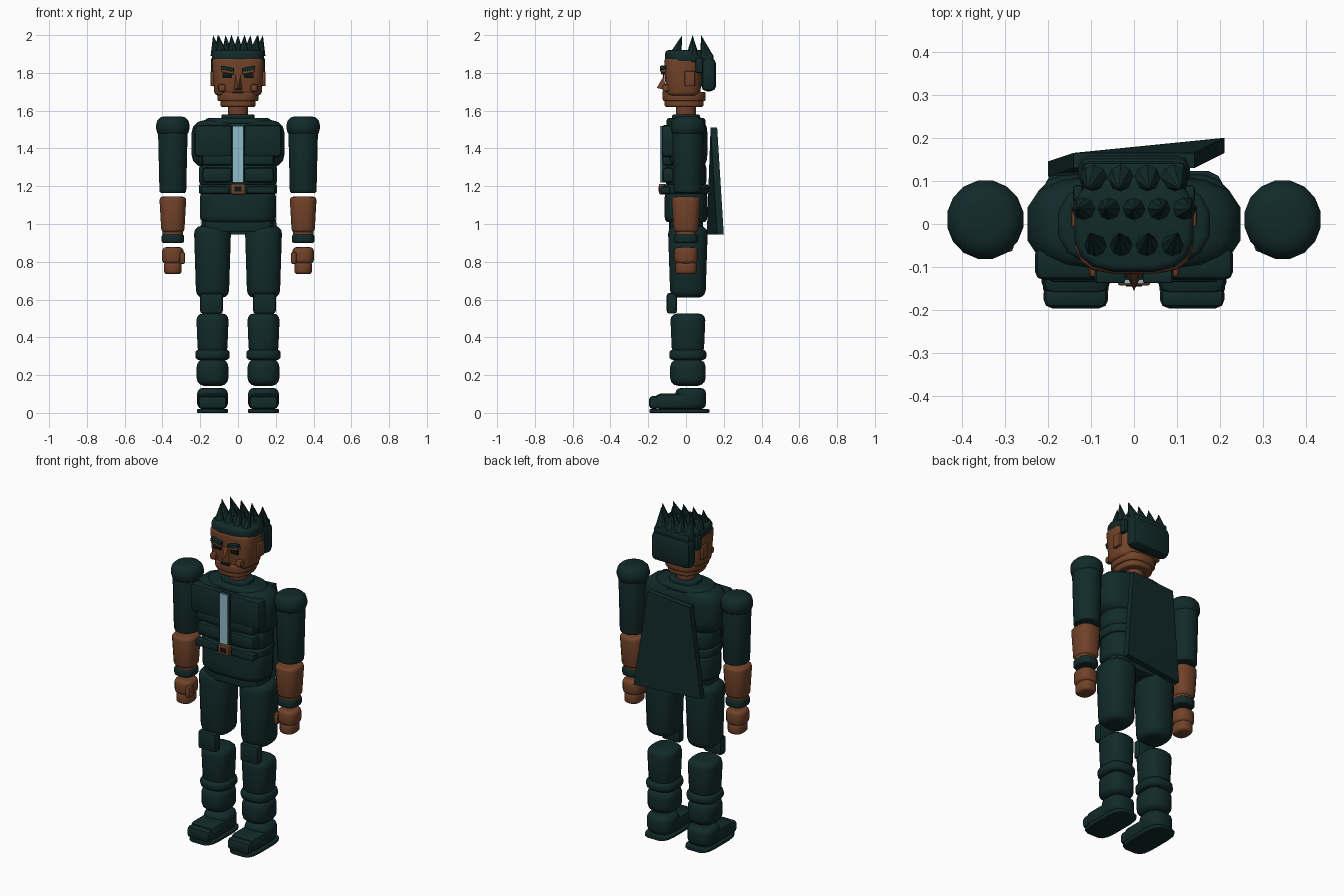
import bpy, bmesh, math
from mathutils import Vector

cube = bpy.data.objects.get("Cube")
if cube:
    bpy.data.objects.remove(cube, do_unlink=True)


def material(name, colour):
    mat = bpy.data.materials.new(name)
    mat.use_nodes = True
    mat.diffuse_color = (*colour, 1)
    mat.node_tree.nodes["Principled BSDF"].inputs["Base Color"].default_value = (*colour, 1)
    return mat


TEAL = material("dark teal", (.006, .023, .023))
SKIN = material("brown", (.165, .055, .022))
BLUE = material("pale blue", (.28, .5, .6))
BLACK = material("near black", (.004, .008, .008))


def finish(name, bm, mat):
    bmesh.ops.recalc_face_normals(bm, faces=bm.faces)
    mesh = bpy.data.meshes.new(name)
    bm.to_mesh(mesh)
    bm.free()
    mesh.materials.append(mat)
    part = bpy.data.objects.new(name, mesh)
    bpy.context.collection.objects.link(part)
    bpy.ops.object.select_all(action='DESELECT')
    part.select_set(True)
    bpy.context.view_layer.objects.active = part
    bpy.ops.object.shade_smooth_by_angle(angle=math.radians(35))
    return part


def sides(name, x):
    """Parts off the centre line are built on both sides."""
    if x == 0:
        return [(name, 1)]
    return [("left_" + name, 1), ("right_" + name, -1)]


def oval(value, power):
    return math.copysign(abs(value) ** (2 / power), value)


def barrel(name, mat, x=0, y=0, bottom=0, top=1, width=1, depth=1,
           corner=.01, power=2.6, taper=1, count=16):
    """Upright superellipse column with rounded ends; taper scales its foot."""
    steps = [math.pi / 2 * i / 3 for i in range(4)]
    profile = [(bottom + corner * (1 - math.sin(a)), corner * (1 - math.cos(a))) for a in reversed(steps)]
    profile += [(top - corner * (1 - math.sin(a)), corner * (1 - math.cos(a))) for a in steps]
    for label, side in sides(name, x):
        bm = bmesh.new()
        rings = []
        for z, inset in profile:
            rise = (z - bottom) / (top - bottom)
            scale = (1 - 2 * inset / width) * (taper + (1 - taper) * rise) / 2
            angles = [math.tau * (i + .5) / count for i in range(count)]
            rings.append([bm.verts.new((side * x + width * scale * oval(math.cos(a), power),
                                        y + depth * scale * oval(math.sin(a), power), z)) for a in angles])
        for low, high in zip(rings, rings[1:]):
            for i in range(count):
                j = (i + 1) % count
                bm.faces.new((low[i], low[j], high[j], high[i]))
        bm.faces.new(rings[0])
        bm.faces.new(rings[-1])
        finish(label, bm, mat)


def block(name, mat, centre, size, bevel=0, tilt=0):
    """Box with rounded edges, tilted about its own depth axis."""
    x, y, z = centre
    for label, side in sides(name, x):
        bm = bmesh.new()
        bmesh.ops.create_cube(bm, size=1)
        bmesh.ops.scale(bm, vec=Vector(size), verts=bm.verts)
        if bevel:
            bmesh.ops.bevel(bm, geom=bm.edges[:], offset=bevel, segments=2, profile=.5, affect='EDGES')
        part = finish(label, bm, mat)
        part.location = (side * x, y, z)
        part.rotation_euler.y = side * tilt


def hull(name, mat, points):
    bm = bmesh.new()
    for point in points:
        bm.verts.new(point)
    bmesh.ops.convex_hull(bm, input=bm.verts)
    finish(name, bm, mat)


def spike_row(count, y, spread, lean):
    """Row of hair cones whose tips fan outward and lean along y."""
    for i in range(count):
        x = spread * (2 * i / (count - 1) - 1)
        bm = bmesh.new()
        bmesh.ops.create_cone(bm, cap_ends=True, segments=8, radius1=.035, radius2=0, depth=.11)
        for vert in bm.verts:
            if vert.co.z > 0:
                vert.co += Vector((x / 5, lean, 0))
        bmesh.ops.translate(bm, vec=(x, y, 1.945), verts=bm.verts)
        finish("hair_spike", bm, TEAL)


# Torso
barrel("pelvis", TEAL, bottom=.96, top=1.04, width=.38, depth=.18, power=4)
barrel("hips", TEAL, bottom=1.01, top=1.17, width=.41, depth=.23, corner=.03, power=3)
barrel("belt", TEAL, bottom=1.16, top=1.21, width=.42, depth=.24, power=3)
barrel("abdomen", TEAL, bottom=1.2, top=1.32, width=.42, depth=.22, corner=.03, power=3)
barrel("chest", TEAL, bottom=1.3, top=1.55, width=.5, depth=.23, corner=.07, power=3)
barrel("collar", TEAL, bottom=1.52, top=1.56, width=.36, depth=.21, corner=.02)
barrel("neck_collar", TEAL, bottom=1.54, top=1.58, width=.18, depth=.15)

# Chest, stomach and belt plates
block("chest_plate", TEAL, centre=(.13, -.09, 1.44), size=(.2, .08, .17), bevel=.02)
block("lower_chest_plate", TEAL, centre=(.11, -.09, 1.34), size=(.16, .07, .06), bevel=.015)
block("stomach_plate", TEAL, centre=(.11, -.09, 1.26), size=(.16, .07, .08), bevel=.02)
block("belt_pouch", TEAL, centre=(.12, -.11, 1.18), size=(.15, .05, .04), bevel=.01)

# Chest stripe and buckle
block("stripe_backing", TEAL, centre=(0, -.1, 1.37), size=(.07, .06, .3))
block("chest_stripe", BLUE, centre=(0, -.133, 1.37), size=(.055, .009, .3))
block("buckle", SKIN, centre=(0, -.125, 1.185), size=(.075, .035, .055), bevel=.005)
block("buckle_centre", BLACK, centre=(0, -.142, 1.185), size=(.036, .006, .026))

# Cape, flared back towards the left at the hem
cape_corners = [(-.14, .13, 1.49), (.14, .13, 1.51), (-.2, .11, .945), (.21, .165, .945)]
hull("cape", TEAL, [(x, y + thick, z) for x, y, z in cape_corners for thick in (0, .035)])

# Neck, jaw and head
barrel("neck", SKIN, bottom=1.56, top=1.66, width=.11, depth=.11, power=2)
barrel("chin", SKIN, y=-.01, bottom=1.62, top=1.66, width=.19, depth=.21)
barrel("jaw", SKIN, y=-.01, bottom=1.65, top=1.7, width=.22, depth=.23)
barrel("head", SKIN, y=-.015, bottom=1.68, top=1.88, width=.28, depth=.205, corner=.02, power=3.4, taper=.9)

# Face
hull("nose", SKIN, [(-.022, -.11, 1.71), (.022, -.11, 1.71), (0, -.155, 1.72),
                    (-.012, -.115, 1.79), (.012, -.115, 1.79)])
block("mouth", BLACK, centre=(0, -.12, 1.696), size=(.06, .009, .012))
block("eye", BLACK, centre=(.057, -.118, 1.785), size=(.05, .009, .025))
block("brow_ridge", SKIN, centre=(.056, -.118, 1.806), size=(.07, .03, .016), bevel=.004, tilt=-.2)
block("brow", TEAL, centre=(.056, -.122, 1.822), size=(.07, .03, .02), bevel=.004, tilt=-.2)
block("ear", SKIN, centre=(.136, .02, 1.77), size=(.02, .055, .08), bevel=.006)
block("cheek", SKIN, centre=(.085, -.105, 1.72), size=(.04, .04, .04), bevel=.012)

# Hair
barrel("hair_cap", TEAL, bottom=1.85, top=1.92, width=.28, depth=.225, corner=.02, power=3)
block("back_hair", TEAL, centre=(0, .12, 1.79), size=(.26, .08, .175), bevel=.03)
block("sideburn", TEAL, centre=(.13, .07, 1.84), size=(.024, .04, .08), bevel=.008)
block("crown_back", TEAL, centre=(0, .1, 1.88), size=(.24, .09, .05), bevel=.015)
spike_row(count=4, y=-.06, spread=.085, lean=.04)
spike_row(count=5, y=.035, spread=.11, lean=0)
spike_row(count=4, y=.11, spread=.09, lean=-.03)

# Arms
ARM = .345
barrel("shoulder", TEAL, x=ARM, y=.01, bottom=1.46, top=1.57, width=.18, depth=.185, corner=.045, power=2)
barrel("upper_arm", TEAL, x=ARM, y=.01, bottom=1.165, top=1.5, width=.16, depth=.17, power=2, taper=.9)
barrel("forearm", SKIN, x=ARM, bottom=.955, top=1.145, width=.145, depth=.155, corner=.02, taper=.85)
barrel("wrist", SKIN, x=ARM, bottom=.92, top=.97, width=.11, depth=.11)
barrel("cuff", TEAL, x=ARM, bottom=.9, top=.945, width=.12, depth=.13)
barrel("fist", SKIN, x=ARM, bottom=.79, top=.877, width=.115, depth=.125, corner=.02)
barrel("fingers", SKIN, x=ARM, bottom=.735, top=.8, width=.095, depth=.115, corner=.015)
block("thumb", SKIN, centre=(.295, -.04, .82), size=(.03, .05, .065), bevel=.01)

# Legs
LEG = .135
barrel("thigh", TEAL, x=LEG, y=.01, bottom=.61, top=.99, width=.2, depth=.215, corner=.04, taper=.88)
block("knee_pad", TEAL, centre=(.14, -.075, .58), size=(.12, .055, .11), bevel=.015)
barrel("shin", TEAL, x=LEG, y=.01, bottom=.31, top=.526, width=.175, depth=.19, corner=.035, taper=.9)
barrel("boot_cuff", TEAL, x=LEG, y=.01, bottom=.28, top=.335, width=.185, depth=.2, corner=.02)
barrel("ankle", TEAL, x=LEG, y=.01, bottom=.143, top=.285, width=.17, depth=.19, corner=.04)

# Boots
barrel("heel", TEAL, x=LEG, y=.025, bottom=.02, top=.132, width=.165, depth=.165, corner=.03)
block("foot", TEAL, centre=(LEG, -.05, .06), size=(.16, .23, .085), bevel=.03)
block("toe_cap", TEAL, centre=(LEG, -.168, .055), size=(.15, .055, .07), bevel=.02)
barrel("sole", TEAL, x=LEG, y=-.035, bottom=0, top=.02, width=.165, depth=.32, corner=.004, power=4)
